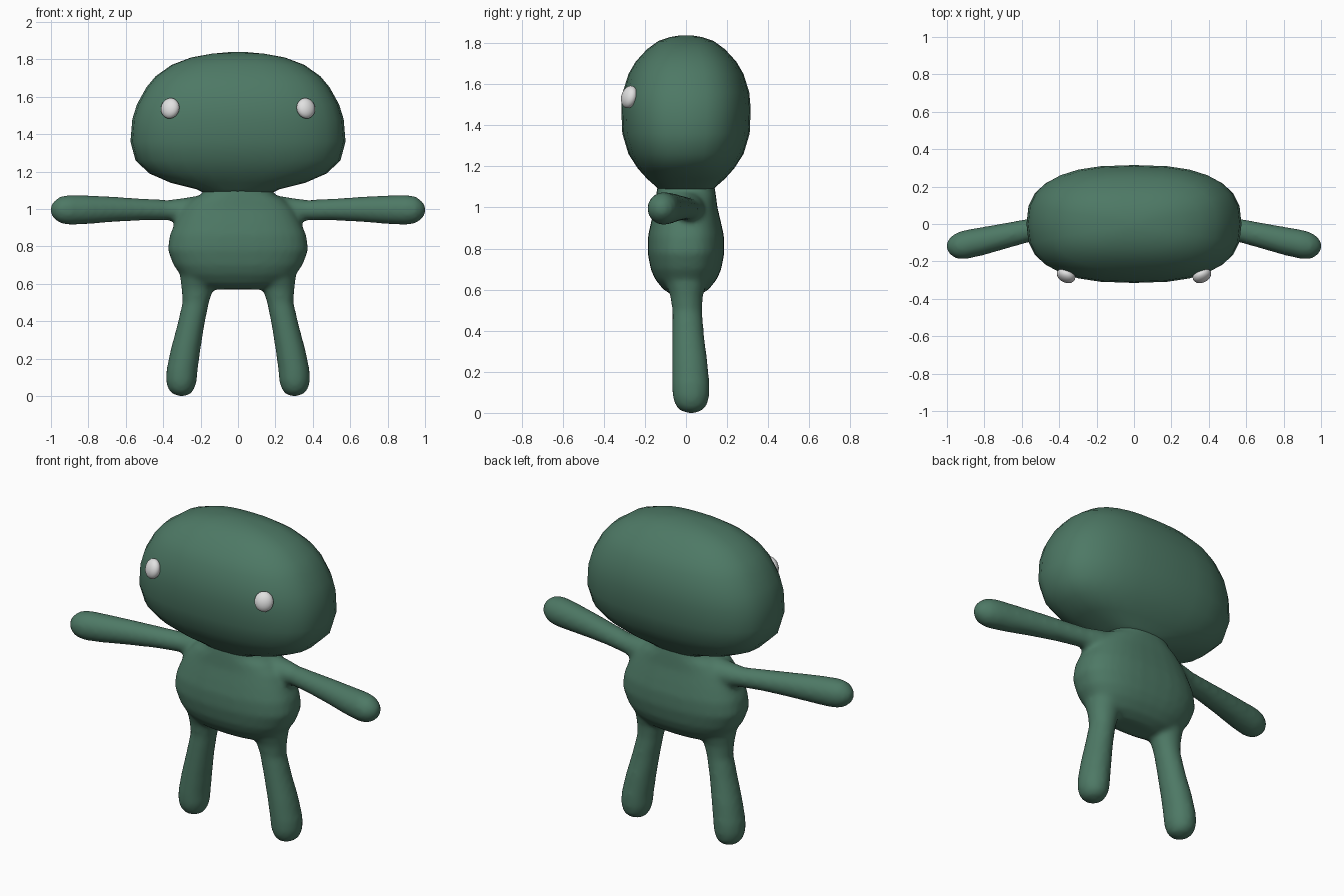
import bpy, bmesh, math

if "Cube" in bpy.data.objects:
    bpy.data.objects.remove(bpy.data.objects["Cube"])


def material(name, rgb):
    m = bpy.data.materials.new(name)
    m.diffuse_color = (*rgb, 1)
    m.use_nodes = True
    m.node_tree.nodes["Principled BSDF"].inputs["Base Color"].default_value = m.diffuse_color
    return m


green = material("soft green", (0.075, 0.19, 0.13))
white = material("eye white", (0.75, 0.75, 0.75))


def spow(v, e):
    return math.copysign(abs(v) ** e, v)


def loft(bm, rows, n, power=2.0, place=lambda a, b, c: (a, b, c)):
    """Skin oval rings: rows are (height, centre a, centre b, radius a, radius b)."""
    rings = []
    for h, ca, cb, ra, rb in rows:
        ring = []
        for i in range(n):
            t = 2 * math.pi * i / n
            a = ca + ra * spow(math.cos(t), 2 / power)
            b = cb + rb * spow(math.sin(t), 2 / power)
            ring.append(bm.verts.new(place(a, b, h)))
        rings.append(ring)
    faces = [bm.faces.new(rings[0][::-1]), bm.faces.new(rings[-1])]
    for lo, hi in zip(rings, rings[1:]):
        for i in range(n):
            j = (i + 1) % n
            faces.append(bm.faces.new((lo[i], lo[j], hi[j], hi[i])))
    bmesh.ops.recalc_face_normals(bm, faces=faces)


def finish(bm, name, mat):
    for f in bm.faces:
        f.smooth = True
    me = bpy.data.meshes.new(name)
    bm.to_mesh(me)
    bm.free()
    me.materials.append(mat)
    ob = bpy.data.objects.new(name, me)
    bpy.context.collection.objects.link(ob)
    return ob


# Head: wide rounded pillow
head_profile = [
    (1.07, .15, .115), (1.105, .22, .15), (1.14, .36, .19), (1.19, .475, .235),
    (1.26, .548, .28), (1.36, .575, .31), (1.48, .565, .315), (1.56, .54, .308),
    (1.65, .49, .28), (1.71, .44, .245), (1.77, .355, .19), (1.81, .25, .135),
    (1.83, .14, .075), (1.838, .05, .025)]
bm = bmesh.new()
loft(bm, [(z, 0, 0, rx, ry) for z, rx, ry in head_profile], 28, 2.6)
finish(bm, "head", green)

# Body: torso, legs and arms fused into one soft skin
bm = bmesh.new()
torso_profile = [
    (.57, .15, .06), (.60, .25, .11), (.65, .31, .15), (.70, .345, .172),
    (.78, .376, .187), (.86, .365, .185), (.93, .335, .17), (1.00, .30, .153),
    (1.05, .25, .147), (1.085, .185, .142), (1.14, .19, .13)]
loft(bm, [(z, 0, 0, rx, ry) for z, rx, ry in torso_profile], 32, 2.5)

leg_profile = [
    (0.0, .30, .025, .02, .02), (.01, .302, .025, .048, .052),
    (.035, .304, .025, .07, .077), (.08, .303, .024, .083, .09),
    (.14, .299, .023, .084, .092), (.25, .28, .018, .08, .087),
    (.38, .252, .01, .073, .078), (.50, .226, .006, .071, .073),
    (.57, .217, .003, .085, .08), (.63, .21, 0, .10, .10), (.70, .20, 0, .10, .11)]
arm_profile = [
    (.22, .02, .99, .08, .08), (.30, .018, .99, .068, .068),
    (.37, .01, .993, .056, .055), (.50, -.02, .997, .061, .058),
    (.65, -.055, .998, .068, .067), (.80, -.09, .996, .076, .077),
    (.90, -.11, .995, .079, .081), (.95, -.116, .995, .07, .072),
    (.985, -.118, .995, .046, .047), (1.003, -.118, .995, .017, .017)]
for side in (-1, 1):
    loft(bm, leg_profile, 20, 2.0, lambda a, b, h: (side * a, b, h))
    loft(bm, arm_profile, 20, 2.0, lambda a, b, h: (side * h, a, b))
body = finish(bm, "body", green)
fuse = body.modifiers.new("fuse", 'REMESH')
fuse.mode = 'VOXEL'
fuse.voxel_size = 0.014
fuse.use_smooth_shade = True
soften = body.modifiers.new("soften", 'SMOOTH')
soften.factor = 0.5
soften.iterations = 8

# Eyes: small ovals following the slope of the face
for side, label in ((-1, "right"), (1, "left")):
    bm = bmesh.new()
    bmesh.ops.create_uvsphere(bm, u_segments=20, v_segments=12, radius=1)
    eye = finish(bm, label + "_eye", white)
    eye.scale = (.052, .036, .056)
    eye.location = (side * .363, -.276, 1.538)
    eye.rotation_euler = (math.radians(-15), 0, side * math.radians(25))
